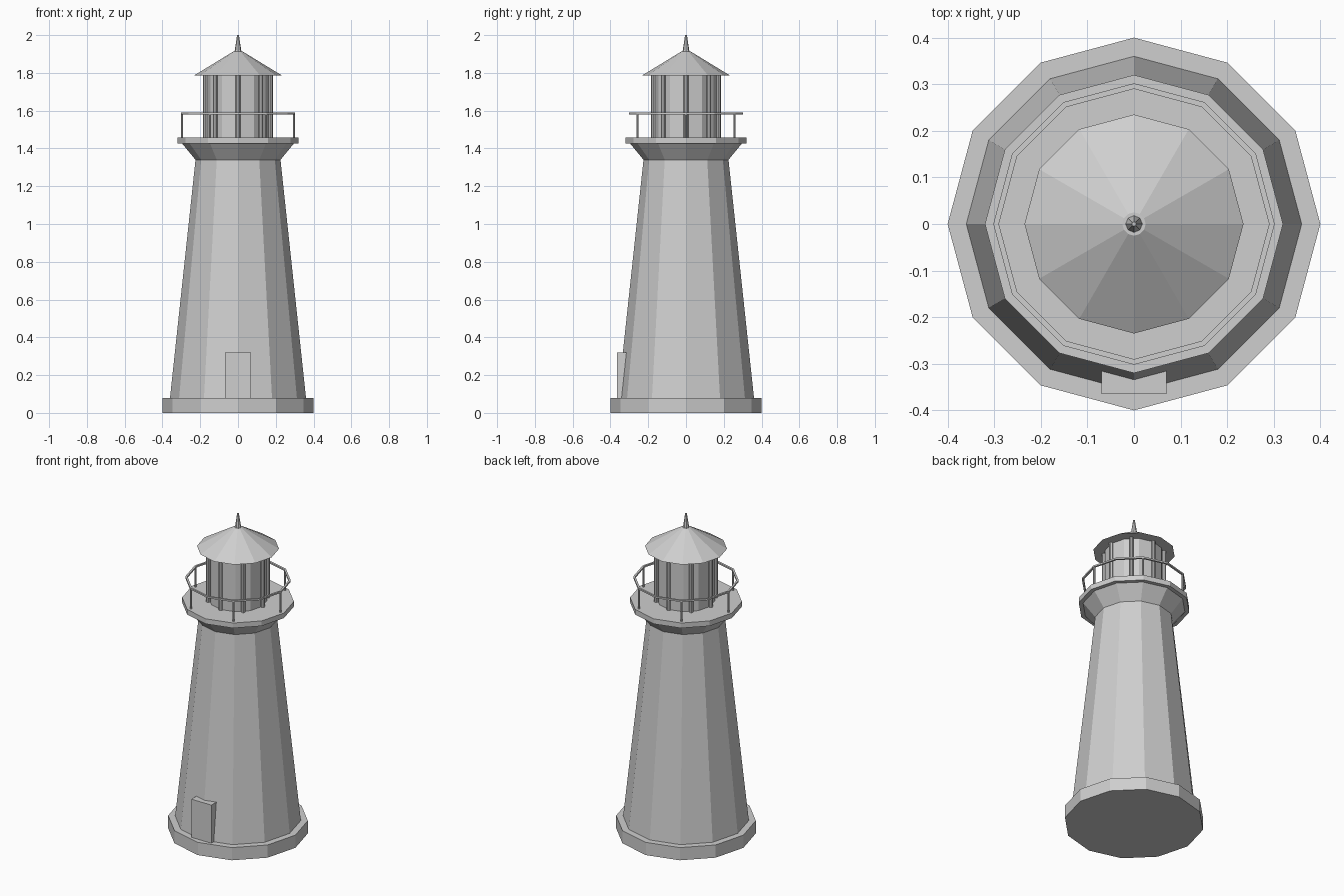
import bpy
import bmesh
from math import cos, sin, tau
from mathutils import Matrix

cube = bpy.data.objects.get("Cube")
if cube:
    bpy.data.objects.remove(cube, do_unlink=True)

grey = bpy.data.materials.new("light_grey")
grey.use_nodes = True
colour = (0.62, 0.62, 0.62, 1.0)
grey.diffuse_color = colour
grey.node_tree.nodes["Principled BSDF"].inputs["Base Color"].default_value = colour


def finish(name, bm):
    """Turn a bmesh into a flat-shaded object."""
    bmesh.ops.recalc_face_normals(bm, faces=bm.faces)
    mesh = bpy.data.meshes.new(name)
    bm.to_mesh(mesh)
    bm.free()
    mesh.materials.append(grey)
    obj = bpy.data.objects.new(name, mesh)
    bpy.context.collection.objects.link(obj)
    return obj


def lathe(name, profile, sides=12, closed=False):
    """Sweep (radius, height) points around z; cap the ends unless closed."""
    bm = bmesh.new()
    rings = [[bm.verts.new((r * cos(tau * i / sides), r * sin(tau * i / sides), z))
              for i in range(sides)] for r, z in profile]
    pairs = list(zip(rings, rings[1:]))
    if closed:
        pairs.append((rings[-1], rings[0]))
    else:
        bm.faces.new(rings[0])
        bm.faces.new(rings[-1])
    for low, high in pairs:
        for i in range(sides):
            j = (i + 1) % sides
            bm.faces.new((low[i], low[j], high[j], high[i]))
    return finish(name, bm)


def ring_of_rods(name, count, distance, radius, bottom, top, sides=8):
    """Upright rods evenly spaced on a circle."""
    bm = bmesh.new()
    for i in range(count):
        place = Matrix.Rotation(tau * i / count, 4, "Z") @ Matrix.Translation(
            (distance, 0, (bottom + top) / 2))
        bmesh.ops.create_cone(bm, cap_ends=True, segments=sides, radius1=radius,
                              radius2=radius, depth=top - bottom, matrix=place)
    return finish(name, bm)


# Tower
lathe("base", [(0.40, 0), (0.40, 0.08)])
lathe("tower", [(0.36, 0.08), (0.225, 1.34)])

# Door block set into the front wall
bm = bmesh.new()
bmesh.ops.create_cube(bm, size=1, matrix=Matrix.Translation((0, -0.325, 0.2))
                      @ Matrix.Diagonal((0.14, 0.08, 0.24, 1)))
finish("door", bm)

# Gallery with railing
lathe("gallery_flare", [(0.225, 1.34), (0.295, 1.425)])
lathe("gallery_deck", [(0.32, 1.425), (0.32, 1.457)])
lathe("gallery_rail", [(0.29, 1.58), (0.302, 1.58), (0.302, 1.59), (0.29, 1.59)], closed=True)
ring_of_rods("railing_posts", 6, 0.296, 0.006, 1.457, 1.582)

# Lantern room
lathe("lantern_glass", [(0.167, 1.457), (0.167, 1.785)])
ring_of_rods("lantern_bars", 8, 0.172, 0.012, 1.457, 1.785)

# Roof and spire
lathe("roof", [(0.235, 1.785), (0.025, 1.913)])
lathe("spire", [(0.018, 1.913), (0.005, 2.0)], sides=8)
